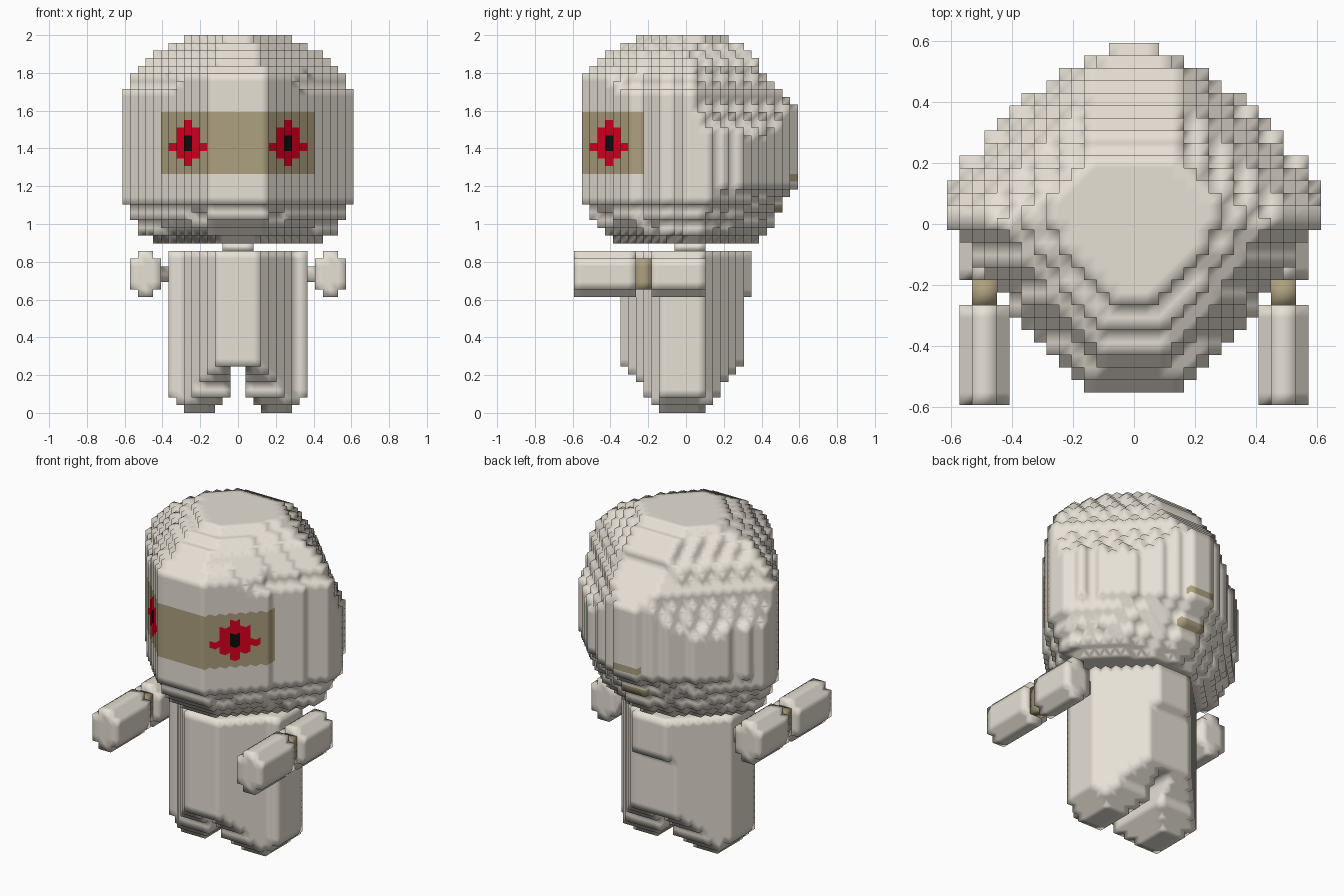
import bpy, bmesh, math

if "Cube" in bpy.data.objects:
    bpy.data.objects.remove(bpy.data.objects["Cube"])

U = 2 / 49  # edge length of one block


def material(name, rgb):
    m = bpy.data.materials.new(name)
    m.diffuse_color = (*rgb, 1)
    m.use_nodes = True
    m.node_tree.nodes["Principled BSDF"].inputs["Base Color"].default_value = m.diffuse_color
    return m


MATS = [material("cream", (0.80, 0.75, 0.665)), material("tan", (0.42, 0.355, 0.215)),
        material("red", (0.74, 0.0, 0.014)), material("black", (0.004, 0.004, 0.005))]
CREAM, TAN, RED, BLACK = range(4)


def build_blocks(name, cells):
    """Make the outer skin of a {(i, j, k): colour} block set."""
    bm = bmesh.new()
    verts = {}

    def vert(p):
        if p not in verts:
            verts[p] = bm.verts.new((p[0] * U, (p[1] - 0.5) * U, p[2] * U))
        return verts[p]

    for cell, colour in cells.items():
        for axis in range(3):
            for side in (0, 1):
                near = list(cell)
                near[axis] += 2 * side - 1
                if tuple(near) in cells:
                    continue
                b, c = (axis + 1) % 3, (axis + 2) % 3
                corners = []
                for db, dc in ((0, 0), (1, 0), (1, 1), (0, 1)):
                    p = list(cell)
                    p[axis] += side
                    p[b] += db
                    p[c] += dc
                    corners.append(vert(tuple(p)))
                if side == 0:
                    corners.reverse()
                face = bm.faces.new(corners)
                face.material_index = colour
                face.smooth = True
    mesh = bpy.data.meshes.new(name)
    bm.to_mesh(mesh)
    bm.free()
    for m in MATS:
        mesh.materials.append(m)
    obj = bpy.data.objects.new(name, mesh)
    bpy.context.collection.objects.link(obj)
    return obj


def box(i0, i1, j0, j1, k0, k1, colour=CREAM):
    return {(i, j, k): colour for i in range(i0, i1 + 1)
            for j in range(j0, j1 + 1) for k in range(k0, k1 + 1)}


def mirror(cells):
    return {(-1 - i, j, k): c for (i, j, k), c in cells.items()}


# Head: half widths of the plan from front to back
PLAN = dict(zip(range(-13, 15), [4, 5, 6, 7, 8, 9, 10, 10, 11, 12, 13, 13, 14,
                                 15, 15, 15, 15, 14, 14, 12, 12, 11, 10, 9, 7, 6, 4, 2]))
# layer: scale of width, of front depth, of back depth
LAYERS = {22: (.74, .73, .64), 23: (.86, .80, .72), 24: (.87, .86, .79), 25: (.93, .90, .80),
          26: (.94, .94, .86), 27: (1, 1, .87), 28: (1, 1, .93),
          39: (1, 1, .99), 40: (1, 1, .93), 41: (1, 1, .87), 42: (.94, 1, .80), 43: (.93, 1, .74),
          44: (.87, .94, .68), 45: (.80, .86, .66), 46: (.73, .79, .60), 47: (.60, .64, .51),
          48: (.47, .48, .38)}
# diagonal limit of the back corners from layer 36 up
CORNER = [19, 18, 17.5, 17, 16.5, 16.5, 15.5, 15, 14, 13, 12, 11, 9.6]


def face_colour(a, j, k):
    """Eyes and face band, by block position (a = block count from the middle)."""
    if j > -6 or not 31 <= k <= 38:
        return CREAM
    d = abs(a - 6)
    if d == 0 and k in (34, 35):
        return BLACK
    if (d == 0 and 32 <= k <= 37) or (d == 1 and 33 <= k <= 36) or (d == 2 and k == 34):
        return RED
    return TAN


def plan_width(t):
    """Half width of the plan between two rows."""
    lo = math.floor(t)
    w0, w1 = PLAN.get(lo, 0), PLAN.get(lo + 1, 0)
    if w0 == 0 or w1 == 0:
        return PLAN.get(round(t), 0)
    return w0 + (w1 - w0) * (t - lo)


def head_width(j, k):
    sx, sf, sb = LAYERS.get(k, (1, 1, 1))
    width = plan_width(j / (sf if j < 0 else sb)) * sx
    if k >= 39 and j >= 0:
        # rounded crown at the back of the upper layers
        p = 2 + (k - 39) * 0.11
        t = j / (14.7 * sb)
        width = min(PLAN[j], 15.2 * sx * (1 - t ** p) ** (1 / p)) if t < 1 else 0
    if k >= 36 and j > 0 and width > 2:
        # sloping back corners with a narrow middle ridge
        width = max(2, min(width, max(CORNER[k - 36], 15 * sx + 1) - j - 0.5))
    return width


head = {}
for k in range(22, 49):
    for j in range(-13, 15):
        for a in range(round(head_width(j, k))):
            colour = face_colour(a, j, k)
            # narrow vent strips at the back
            if a < 2 and k in (26, 30) and j > 10 and round(head_width(j + 1, k) if j < 14 else 0) <= a:
                colour = TAN
            head[(a, j, k)] = colour
            head[(-1 - a, j, k)] = colour
build_blocks("head", head)

# Neck
build_blocks("neck", box(-2, 1, -1, 2, 21, 21))

# Body with two rounded legs: (inner x, outer x, front y, back y) for each low layer
FEET = [(3, 6, -3, 2), (2, 7, -4, 3), (1, 8, -5, 4), (1, 8, -5, 4), (1, 8, -6, 5), (1, 8, -7, 6)]
body = {}
for k in range(21):
    inner, outer, front, back = FEET[k] if k < 6 else (0, 8, -8, 8 if k > 14 else 7)
    for j in range(front, back + 1):
        width = min(9, 11 - abs(j) + (j == -3))
        for a in range(inner, min(outer + 1, width)):
            body[(a, j, k)] = CREAM
            body[(-1 - a, j, k)] = CREAM
build_blocks("body", body)


# Arms reaching forward, with wrist bands and hands
def limb(j0, j1):
    return box(10, 13, j0, j1, 16, 19) | box(11, 12, j0, j1, 15, 20)


upper_arm = limb(-4, 2) | box(9, 9, -1, 1, 17, 18)
for name, cells in (("arm", upper_arm), ("wrist", box(11, 12, -6, -5, 16, 19, TAN)),
                    ("hand", limb(-14, -7))):
    build_blocks("right_" + name, cells)
    build_blocks("left_" + name, mirror(cells))
